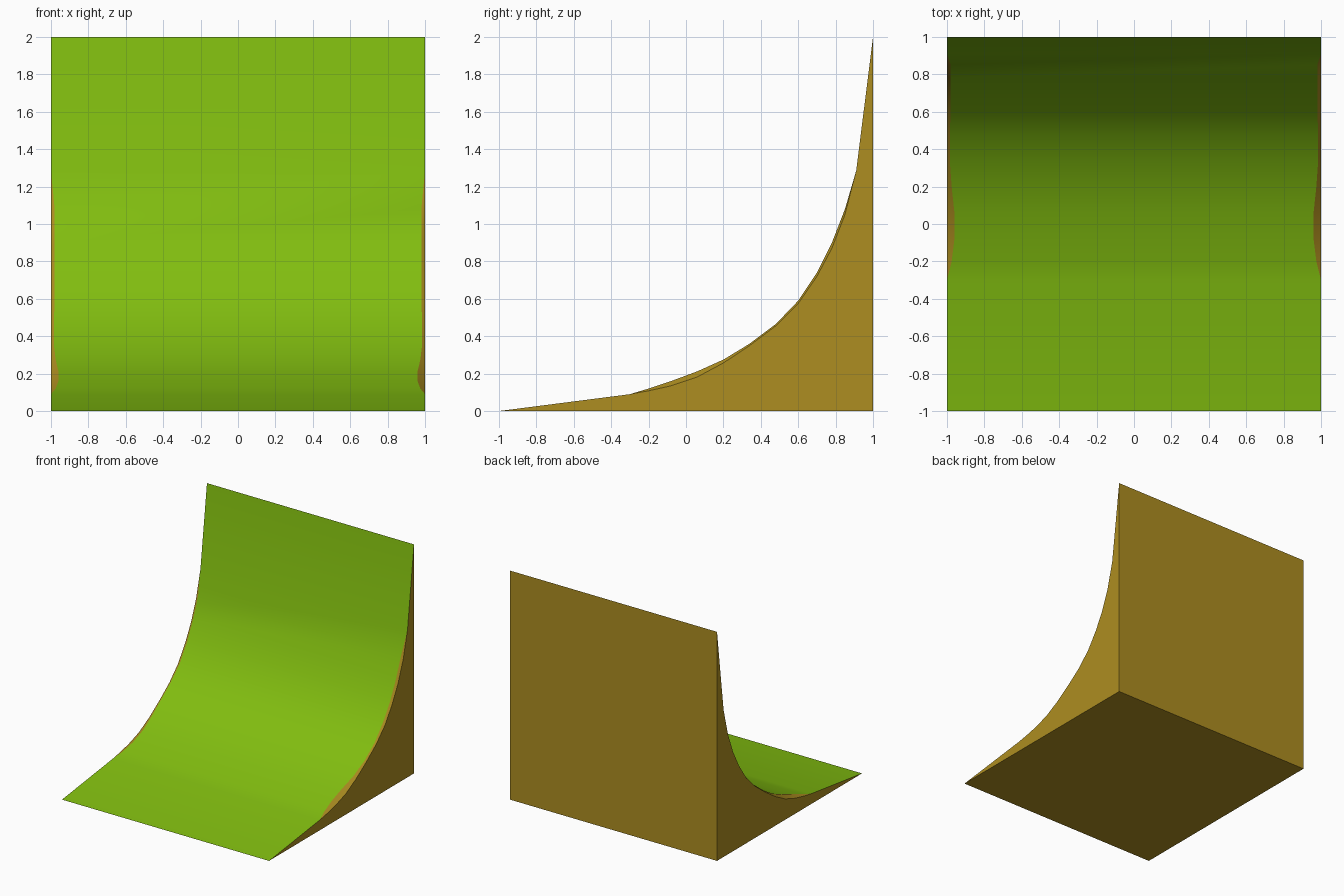
import bpy, bmesh

if "Cube" in bpy.data.objects:
    bpy.data.objects.remove(bpy.data.objects["Cube"])


def material(name, rgb):
    mat = bpy.data.materials.new(name)
    mat.diffuse_color = (*rgb, 1)
    mat.use_nodes = True
    mat.node_tree.nodes["Principled BSDF"].inputs["Base Color"].default_value = mat.diffuse_color
    return mat


# Ramp profile: y, z, width of the worn side edge, drop of the worn side edge
PROFILE = [
    (-1, 0, 0, 0), (-0.3, 0.09, 0, 0), (-0.2, 0.12, 0.025, 0.012),
    (-0.08, 0.16, 0.04, 0.025), (0.06, 0.212, 0.04, 0.03),
    (0.2, 0.275, 0.025, 0.018), (0.34, 0.36, 0.015, 0.01),
    (0.48, 0.465, 0.015, 0.01), (0.6, 0.59, 0.02, 0.015),
    (0.7, 0.74, 0.02, 0.02), (0.78, 0.90, 0.02, 0.03),
    (0.85, 1.08, 0.02, 0.03), (0.91, 1.285, 0, 0), (1, 2, 0, 0),
]

bm = bmesh.new()
rows = []
for y, z, wear, drop in PROFILE:
    columns = [(-1, z - drop), (-1 + wear, z), (1 - wear, z), (1, z - drop)]
    rows.append([bm.verts.new((x, y, h)) for x, h in columns])

# Riding surface and worn edge strips
for a, b in zip(rows, rows[1:]):
    for i in range(3):
        face = bm.faces.new((a[i], a[i + 1], b[i + 1], b[i]))
        face.material_index = 0 if i == 1 else 1
        face.smooth = True

# Side walls, back and base
back_left = bm.verts.new((-1, 1, 0))
back_right = bm.verts.new((1, 1, 0))
left = [r[0] for r in rows]
right = [r[3] for r in rows]
walls = [left + [back_left], list(reversed(right + [back_right])),
         [back_left] + rows[-1] + [back_right],
         [back_left, back_right] + rows[0][::-1]]
for loop in walls:
    bm.faces.new(loop).material_index = 1

bmesh.ops.remove_doubles(bm, verts=bm.verts[:], dist=0.0001)
bmesh.ops.recalc_face_normals(bm, faces=bm.faces[:])
bmesh.ops.triangulate(bm, faces=[f for f in bm.faces if len(f.verts) > 4])

mesh = bpy.data.meshes.new("curved_ramp")
bm.to_mesh(mesh)
bm.free()
mesh.materials.append(material("green_surface", (0.22, 0.51, 0.005)))
mesh.materials.append(material("ochre_body", (0.42, 0.27, 0.015)))
ramp = bpy.data.objects.new("curved_ramp", mesh)
bpy.context.collection.objects.link(ramp)

# Smooth curve with crisp outer edges
bpy.context.view_layer.objects.active = ramp
ramp.select_set(True)
bpy.ops.object.shade_smooth_by_angle(angle=0.45)
